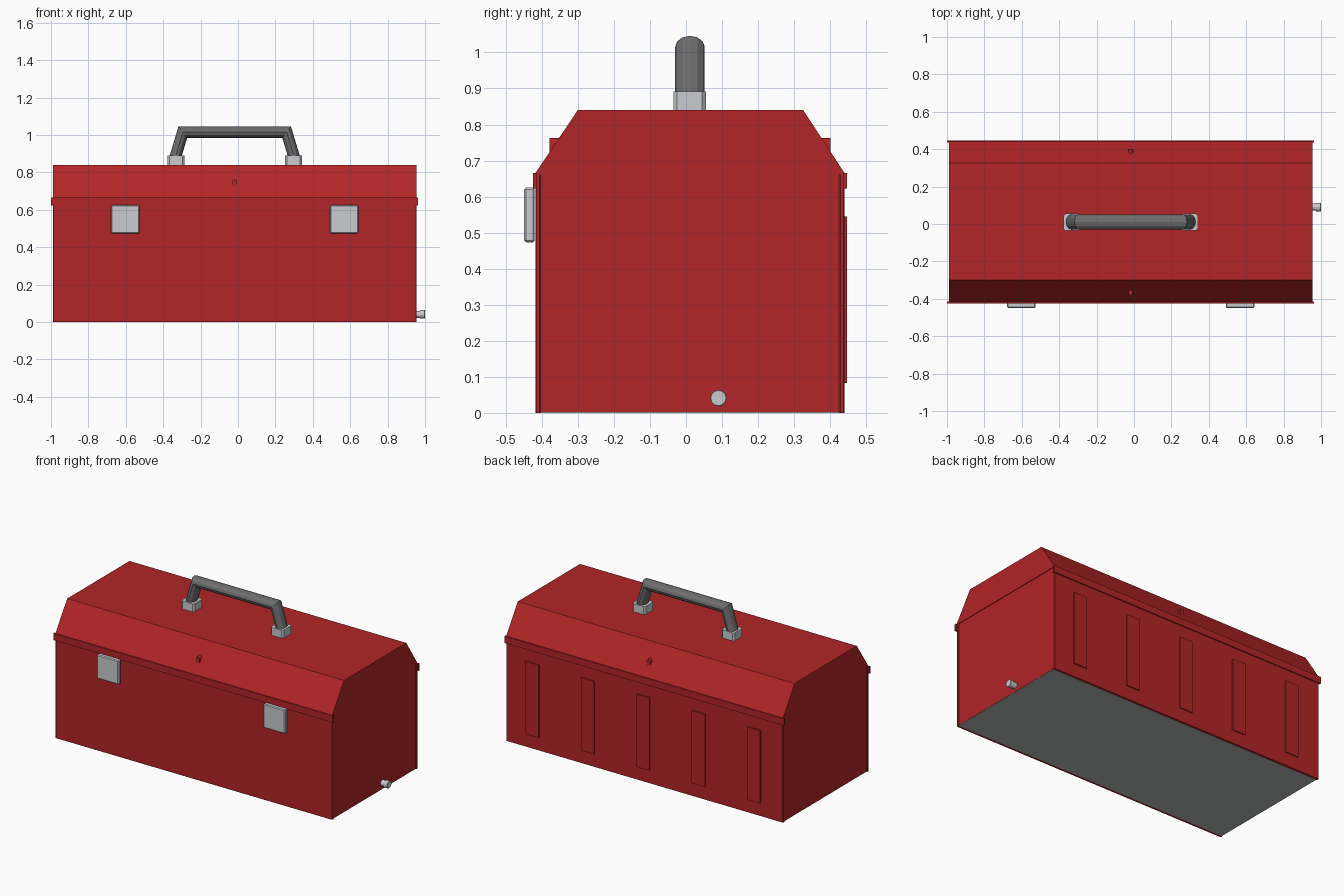
import bpy, bmesh, math
from mathutils import Vector

if "Cube" in bpy.data.objects:
    bpy.data.objects.remove(bpy.data.objects["Cube"])


def material(name, rgb):
    m = bpy.data.materials.new(name)
    m.diffuse_color = (*rgb, 1)
    m.use_nodes = True
    m.node_tree.nodes["Principled BSDF"].inputs["Base Color"].default_value = m.diffuse_color
    return m


RED = material("red_paint", (0.445, 0.018, 0.020))
STEEL = material("light_steel", (0.59, 0.60, 0.62))
GREY = material("dark_grey", (0.155, 0.155, 0.155))
BASE = material("bare_metal", (0.47, 0.485, 0.485))


def finish(name, bm, mat, smooth=False):
    bmesh.ops.recalc_face_normals(bm, faces=bm.faces)
    me = bpy.data.meshes.new(name)
    bm.to_mesh(me)
    bm.free()
    ob = bpy.data.objects.new(name, me)
    bpy.context.collection.objects.link(ob)
    me.materials.append(mat)
    if smooth:
        bpy.ops.object.select_all(action='DESELECT')
        ob.select_set(True)
        bpy.context.view_layer.objects.active = ob
        bpy.ops.object.shade_smooth_by_angle(angle=math.radians(40))
    return ob


def box(name, x, y, z, mat, bevel=0.0, axis=None):
    """Box from (min, max) ranges; bevels all edges or those along one axis."""
    bm = bmesh.new()
    bmesh.ops.create_cube(bm, size=1)
    for v in bm.verts:
        v.co = [r[0] + (c + 0.5) * (r[1] - r[0]) for r, c in zip((x, y, z), v.co)]
    if bevel:
        edges = [e for e in bm.edges if axis is None or
                 abs((e.verts[0].co - e.verts[1].co).normalized()[axis]) > 0.9]
        bmesh.ops.bevel(bm, geom=edges, offset=bevel, segments=1,
                        profile=0.5, affect='EDGES')
    return finish(name, bm, mat)


def sweep(name, rings, mat, smooth=False):
    """Skin a list of equal-length point rings and cap both ends."""
    bm = bmesh.new()
    vs = [[bm.verts.new(p) for p in r] for r in rings]
    n = len(vs[0])
    for a, b in zip(vs, vs[1:]):
        for i in range(n):
            j = (i + 1) % n
            bm.faces.new((a[i], a[j], b[j], b[i]))
    bm.faces.new(vs[0])
    bm.faces.new(vs[-1])
    return finish(name, bm, mat, smooth)


X0, X1 = -0.99, 0.955
XC = -0.0175

# Body: core with folded front and back sheets, bare metal underneath
box("body", (X0 + 0.004, X1 - 0.004), (-0.41, 0.432), (0.003, 0.662), RED)
box("front_sheet", (X0, X1), (-0.418, -0.403), (0, 0.662), RED, 0.003, axis=2)
box("back_sheet", (X0, X1), (0.425, 0.44), (0, 0.662), RED, 0.003, axis=2)
box("underside", (X0 + 0.006, X1 - 0.006), (-0.403, 0.425), (-0.0005, 0.004), BASE)

# Lid: trapezoid profile along x
profile = [(-0.42, 0.662), (0.442, 0.662), (0.325, 0.84), (-0.30, 0.84)]
sweep("lid", [[(x, y, z) for y, z in profile] for x in (X0, X1)], RED)

# Lid lips, front and back
for side, y in (("front", (-0.425, -0.414)), ("back", (0.436, 0.447))):
    box(side + "_lip", (-1.0, 0.963), y, (0.622, 0.665), RED)

# Small hasp nubs on the lid slopes, rounded at the top
for side, ya, yb in (("front", -0.379, -0.34), ("back", 0.365, 0.401)):
    arch = [(-0.013, 0.724), (0.013, 0.724)]
    arch += [(0.013 * math.cos(t), 0.749 + 0.013 * math.sin(t))
             for t in (i * math.pi / 6 for i in range(7))]
    sweep(side + "_hasp", [[(XC + x, y, z) for x, z in arch] for y in (ya, yb)], RED)

# Pressed ribs on the back
for i in range(5):
    c = -0.010 + (i - 2) * 0.389
    box(f"back_rib_{i + 1}", (c - 0.046, c + 0.046), (0.436, 0.447),
        (0.083, 0.545), RED)

# Latches and handle feet, one pair each
for side, s in (("left", -1), ("right", 1)):
    c = XC + s * 0.585
    box(side + "_latch", (c - 0.076, c + 0.076), (-0.449, -0.42),
        (0.473, 0.625), STEEL, 0.005)
    c = XC + s * 0.3135
    box(side + "_handle_foot", (c - 0.045, c + 0.045), (-0.035, 0.055),
        (0.835, 0.891), STEEL, 0.010, axis=2)

# Handle: oval tube with mitred corners
path = [Vector(p) for p in ((XC - 0.324, 0, 0.86), (XC - 0.2775, 0, 1.015),
                            (XC + 0.2775, 0, 1.015), (XC + 0.324, 0, 0.86))]
rings = []
for i, p in enumerate(path):
    d0 = (path[max(i, 1)] - path[max(i, 1) - 1]).normalized()
    d1 = (path[min(i + 1, 3)] - path[min(i, 2)]).normalized()
    t = (d0 + d1).normalized()
    out = Vector((-t.z, 0, t.x)) / t.dot(d0)
    rings.append([p + out * 0.031 * math.cos(a) + Vector((0, 0.011 + 0.041 * math.sin(a), 0))
                  for a in (k * math.tau / 12 for k in range(12))])
sweep("handle", rings, GREY)

# Side peg: shank and slightly wider head
steps = [(0.94, 0.019), (0.974, 0.019), (0.974, 0.023), (0.998, 0.023), (1.0, 0.021)]
sweep("side_peg", [[(x, 0.09 + r * math.cos(a), 0.041 + r * math.sin(a))
                    for a in (k * math.tau / 12 for k in range(12))]
                   for x, r in steps], STEEL)
